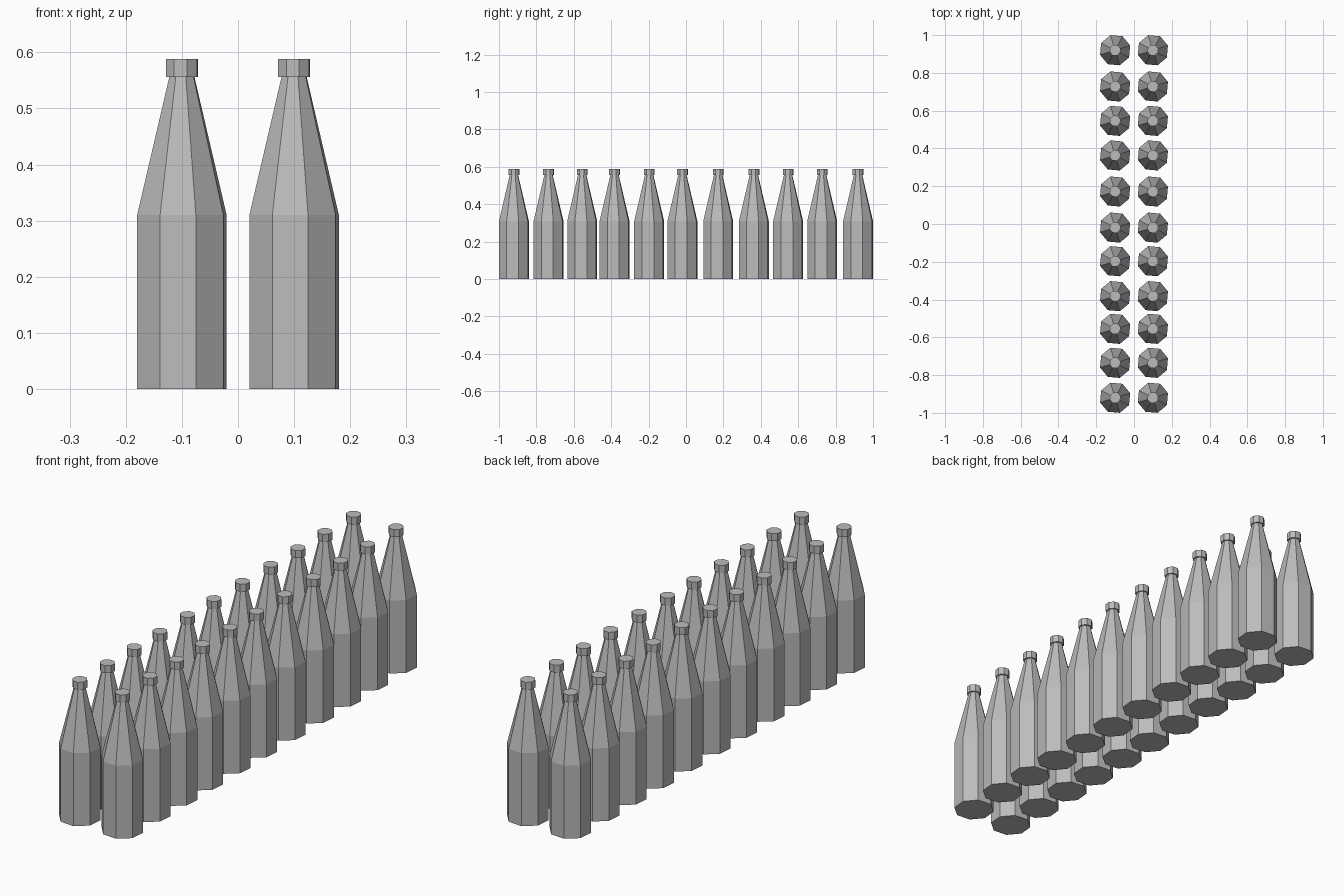
import bpy
import bmesh
from math import cos, sin, tau, radians

cube = bpy.data.objects.get("Cube")
if cube:
    bpy.data.objects.remove(cube, do_unlink=True)

SIDES = 8
TURN = radians(17.3)
# radius, height from the base up to the cap
PROFILE = [(0.0835, 0), (0.0835, 0.31), (0.0235, 0.556), (0.03, 0.556), (0.03, 0.588)]
COLUMNS = {"right": -0.1, "left": 0.1}
ROWS = [-0.92, -0.735, -0.555, -0.382, -0.197, -0.019, 0.172, 0.363, 0.546, 0.728, 0.92]

grey = bpy.data.materials.new("plain grey")
grey.use_nodes = True
colour = (0.5, 0.5, 0.5, 1)
grey.diffuse_color = colour
grey.node_tree.nodes["Principled BSDF"].inputs["Base Color"].default_value = colour


def bottle_mesh():
    """Eight-sided bottle with a tapered neck and a capped top."""
    bm = bmesh.new()
    angles = [TURN + tau * i / SIDES for i in range(SIDES)]
    rings = [[bm.verts.new((r * cos(a), r * sin(a), z)) for a in angles]
             for r, z in PROFILE]
    for low, high in zip(rings, rings[1:]):
        for i in range(SIDES):
            j = (i + 1) % SIDES
            bm.faces.new((low[i], low[j], high[j], high[i]))
    bm.faces.new(rings[0][::-1])
    bm.faces.new(rings[-1])
    mesh = bpy.data.meshes.new("bottle")
    bm.to_mesh(mesh)
    bm.free()
    mesh.materials.append(grey)
    return mesh


# Two rows of bottles sharing one mesh
mesh = bottle_mesh()
for side, x in COLUMNS.items():
    for number, y in enumerate(ROWS, 1):
        bottle = bpy.data.objects.new(f"bottle_{side}_{number}", mesh)
        bottle.location = (x, y, 0)
        bpy.context.collection.objects.link(bottle)
